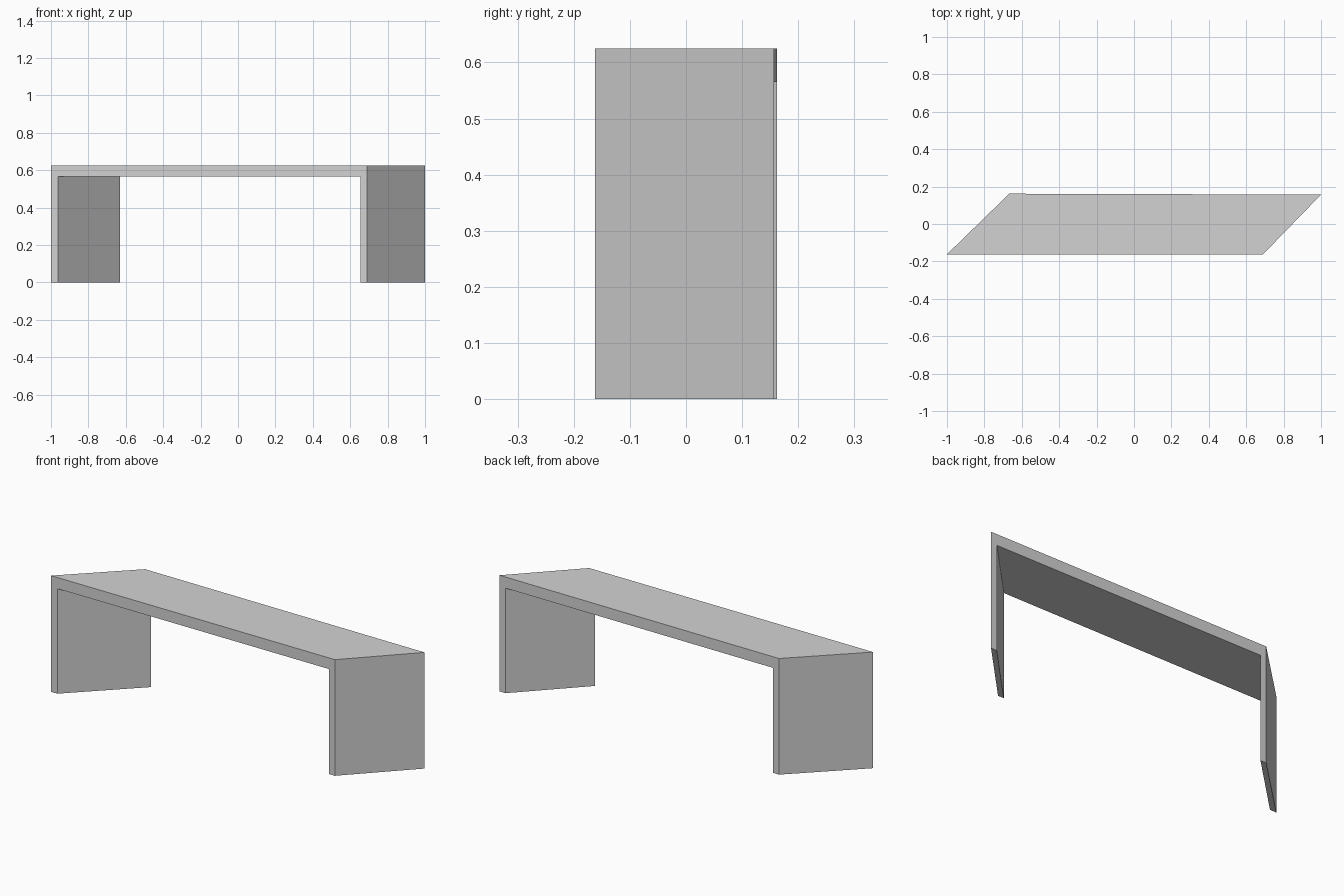
import bpy
import bmesh

cube = bpy.data.objects.get("Cube")
if cube:
    bpy.data.objects.remove(cube, do_unlink=True)

TOP, UNDERSIDE = 0.625, 0.565

# Plain grey finish
grey = bpy.data.materials.new("light grey")
grey.use_nodes = True
colour = (0.65, 0.65, 0.65, 1)
grey.diffuse_color = colour
grey.node_tree.nodes["Principled BSDF"].inputs["Base Color"].default_value = colour


def arch_outline(bm, outer_left, inner_left, inner_right, outer_right, y_left, y_right):
    """Add the vertices of an upside-down U, with y running straight from end to end."""
    profile = [(outer_left, 0), (inner_left, 0), (inner_left, UNDERSIDE),
               (inner_right, UNDERSIDE), (inner_right, 0), (outer_right, 0),
               (outer_right, TOP), (outer_left, TOP)]
    slope = (y_right - y_left) / (outer_right - outer_left)
    return [bm.verts.new((x, y_left + slope * (x - outer_left), z)) for x, z in profile]


# Skewed bench: two slanted slab legs and a parallelogram seat in one piece
bm = bmesh.new()
front = arch_outline(bm, -1.0, -0.962, 0.655, 0.69, -0.162, -0.162)
back = arch_outline(bm, -0.667, -0.632, 0.965, 1.0, 0.162, 0.157)
bm.faces.new(front)
bm.faces.new(back[::-1])
for i in range(len(front)):
    j = (i + 1) % len(front)
    bm.faces.new((front[j], front[i], back[i], back[j]))
bmesh.ops.recalc_face_normals(bm, faces=bm.faces)

mesh = bpy.data.meshes.new("slanted_bench")
bm.to_mesh(mesh)
bm.free()
mesh.materials.append(grey)
bench = bpy.data.objects.new("slanted_bench", mesh)
bpy.context.collection.objects.link(bench)
